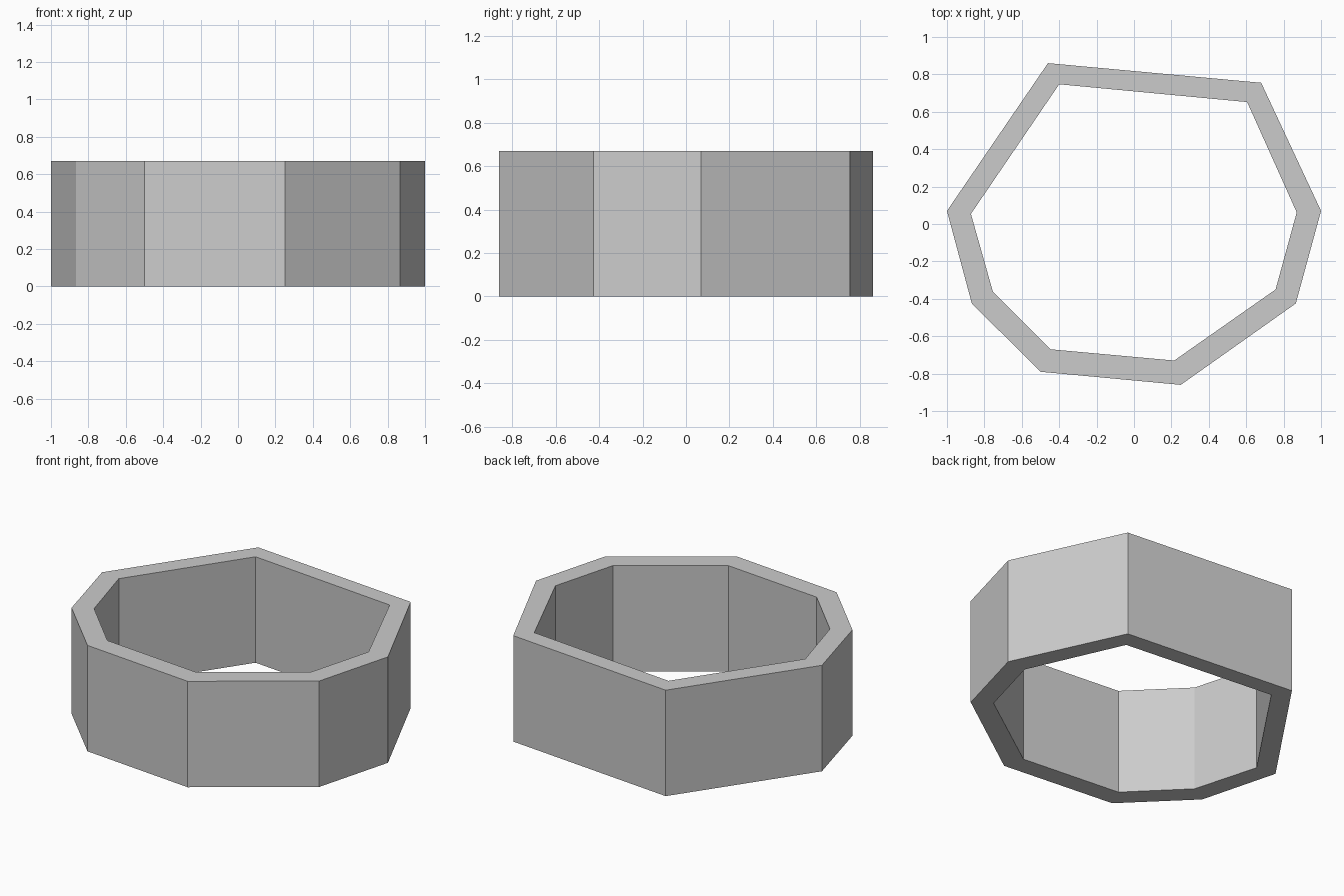
import bpy
import bmesh

cube = bpy.data.objects.get("Cube")
if cube:
    bpy.data.objects.remove(cube, do_unlink=True)

HEIGHT = 0.67

# Plain grey material
grey = bpy.data.materials.new("light_grey")
grey.use_nodes = True
colour = (0.6, 0.6, 0.6, 1)
grey.diffuse_color = colour
grey.node_tree.nodes["Principled BSDF"].inputs["Base Color"].default_value = colour

# Outer and inner corners of the uneven eight-sided ring
outer = [(1, 0.07), (0.68, 0.755), (-0.46, 0.86), (-1, 0.07),
         (-0.867, -0.425), (-0.5, -0.79), (0.25, -0.86), (0.865, -0.425)]
inner = [(0.87, 0.062), (0.605, 0.652), (-0.4, 0.747), (-0.872, 0.054),
         (-0.755, -0.36), (-0.445, -0.67), (0.215, -0.73), (0.757, -0.35)]

# Flat ring on the ground, raised into a wall
bm = bmesh.new()
outer_verts = [bm.verts.new((x, y, 0)) for x, y in outer]
inner_verts = [bm.verts.new((x, y, 0)) for x, y in inner]
for i in range(len(outer)):
    j = (i + 1) % len(outer)
    bm.faces.new((outer_verts[i], outer_verts[j], inner_verts[j], inner_verts[i]))
raised = bmesh.ops.extrude_face_region(bm, geom=bm.faces[:], use_keep_orig=True)
top = [v for v in raised["geom"] if isinstance(v, bmesh.types.BMVert)]
bmesh.ops.translate(bm, verts=top, vec=(0, 0, HEIGHT))
bmesh.ops.recalc_face_normals(bm, faces=bm.faces[:])

mesh = bpy.data.meshes.new("ring_wall")
bm.to_mesh(mesh)
bm.free()
mesh.materials.append(grey)
ring = bpy.data.objects.new("ring_wall", mesh)
bpy.context.collection.objects.link(ring)
